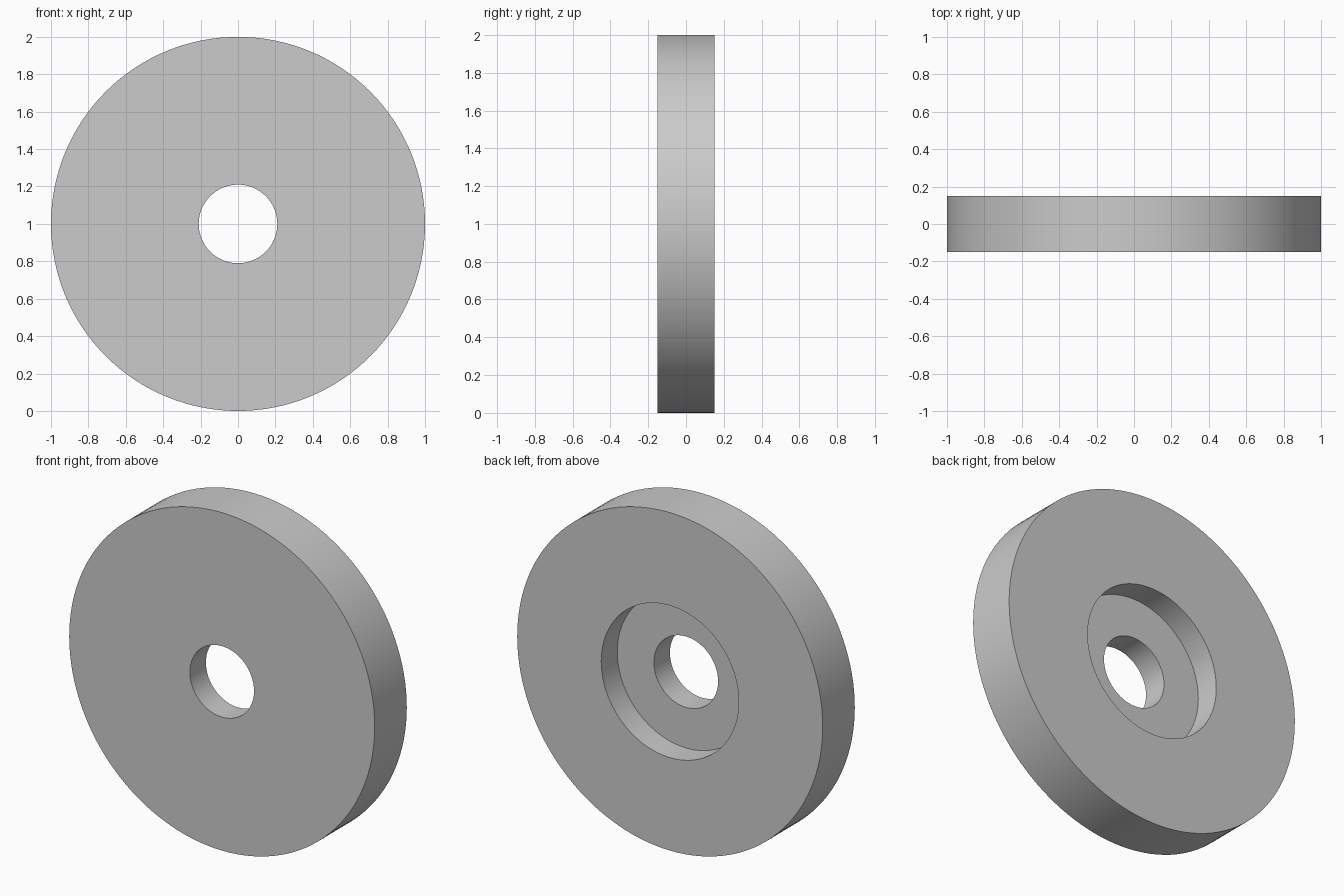
import bpy, bmesh, math
from mathutils import Matrix

cube = bpy.data.objects.get("Cube")
if cube:
    bpy.data.objects.remove(cube, do_unlink=True)

SEGMENTS = 128
HALF = 0.15        # half thickness
OUTER, RECESS, BORE = 1.0, 0.45, 0.21

# Plain grey finish
grey = bpy.data.materials.new("plain_grey")
grey.use_nodes = True
colour = (0.6, 0.6, 0.6, 1)
grey.diffuse_color = colour
grey.node_tree.nodes["Principled BSDF"].inputs["Base Color"].default_value = colour

# Closed section (radius, y): bored disc with a round recess in the back
section = [(BORE, -HALF), (OUTER, -HALF), (OUTER, HALF),
           (RECESS, HALF), (RECESS, 0), (BORE, 0)]

# Turn the section around the y axis
bm = bmesh.new()
rings = []
for i in range(SEGMENTS):
    turn = Matrix.Rotation(math.tau * i / SEGMENTS, 3, 'Y')
    rings.append([bm.verts.new(turn @ Matrix.Identity(3).col[0] * r
                               + Matrix.Identity(3).col[1] * y)
                  for r, y in section])
for i, ring in enumerate(rings):
    after = rings[(i + 1) % SEGMENTS]
    for j in range(len(section)):
        k = (j + 1) % len(section)
        bm.faces.new((ring[j], ring[k], after[k], after[j]))
bmesh.ops.recalc_face_normals(bm, faces=bm.faces)

mesh = bpy.data.meshes.new("recessed_disc")
bm.to_mesh(mesh)
bm.free()
mesh.materials.append(grey)

disc = bpy.data.objects.new("recessed_disc", mesh)
disc.location.z = OUTER
bpy.context.collection.objects.link(disc)

# Smooth round walls, sharp rims
bpy.context.view_layer.objects.active = disc
disc.select_set(True)
bpy.ops.object.shade_smooth_by_angle(angle=math.radians(30))
